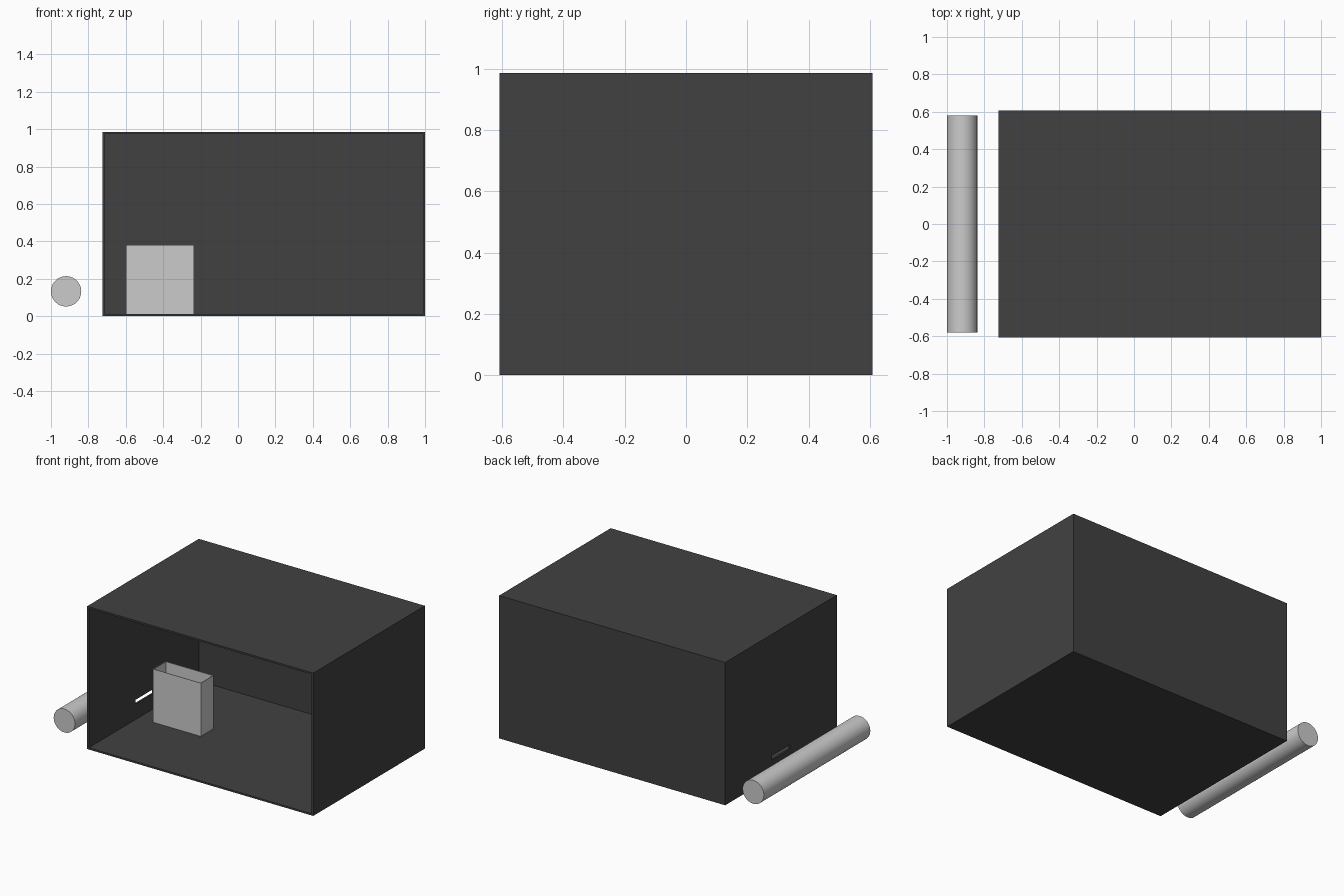
import bpy, bmesh, math

if "Cube" in bpy.data.objects:
    bpy.data.objects.remove(bpy.data.objects["Cube"])


def material(name, grey):
    m = bpy.data.materials.new(name)
    m.diffuse_color = (grey, grey, grey, 1)
    m.use_nodes = True
    m.node_tree.nodes["Principled BSDF"].inputs["Base Color"].default_value = m.diffuse_color
    return m


dark = material("dark_grey", 0.053)
light = material("light_grey", 0.6)


def boxes_object(name, mat, boxes):
    """One object made of axis-aligned boxes given as (lo, hi) corners."""
    bm = bmesh.new()
    for lo, hi in boxes:
        verts = bmesh.ops.create_cube(bm, size=1)["verts"]
        for v in verts:
            v.co = [(a + b) / 2 + c * (b - a) for a, b, c in zip(lo, hi, v.co)]
    mesh = bpy.data.meshes.new(name)
    bm.to_mesh(mesh)
    bm.free()
    mesh.materials.append(mat)
    ob = bpy.data.objects.new(name, mesh)
    bpy.context.collection.objects.link(ob)
    return ob


# Large housing, open at the front
X0, X1, Y, H, T = -0.725, 1.0, 0.608, 0.985, 0.012
boxes_object("housing_floor", dark, [((X0, -Y, 0), (X1, Y, T))])
boxes_object("housing_roof", dark, [((X0, -Y, H - T), (X1, Y, H))])
boxes_object("housing_back", dark, [((X0 + T, Y - T, T), (X1 - T, Y, H - T))])
boxes_object("housing_right_wall", dark, [((X1 - T, -Y, T), (X1, Y, H - T))])

# Left wall with a narrow horizontal slit, built around the opening
S, Z0, Z1 = 0.1, 0.118, 0.148
XL = X0 + T
boxes_object("housing_left_wall", dark, [
    ((X0, -Y, T), (XL, Y, Z0)),
    ((X0, -Y, Z1), (XL, Y, H - T)),
    ((X0, -Y, Z0), (XL, -S, Z1)),
    ((X0, S, Z0), (XL, Y, Z1)),
])

# Thin-walled open-topped container standing inside
a, b, d, z0, z1, t = -0.6, -0.235, 0.07, 0.013, 0.38, 0.004
boxes_object("container", light, [
    ((a, -d, z0), (b, d, z0 + t)),
    ((a, -d, z0 + t), (a + t, d, z1)),
    ((b - t, -d, z0 + t), (b, d, z1)),
    ((a + t, -d, z0 + t), (b - t, -d + t, z1)),
    ((a + t, d - t, z0 + t), (b - t, d, z1)),
])

# Horizontal tube lamp beside the slit
bpy.ops.mesh.primitive_cylinder_add(vertices=64, radius=0.081, depth=1.16,
                                    location=(-0.919, 0, 0.133),
                                    rotation=(math.pi / 2, 0, 0))
tube = bpy.context.object
tube.name = "tube"
tube.data.materials.append(light)
bpy.ops.object.shade_smooth_by_angle(angle=math.radians(30))
